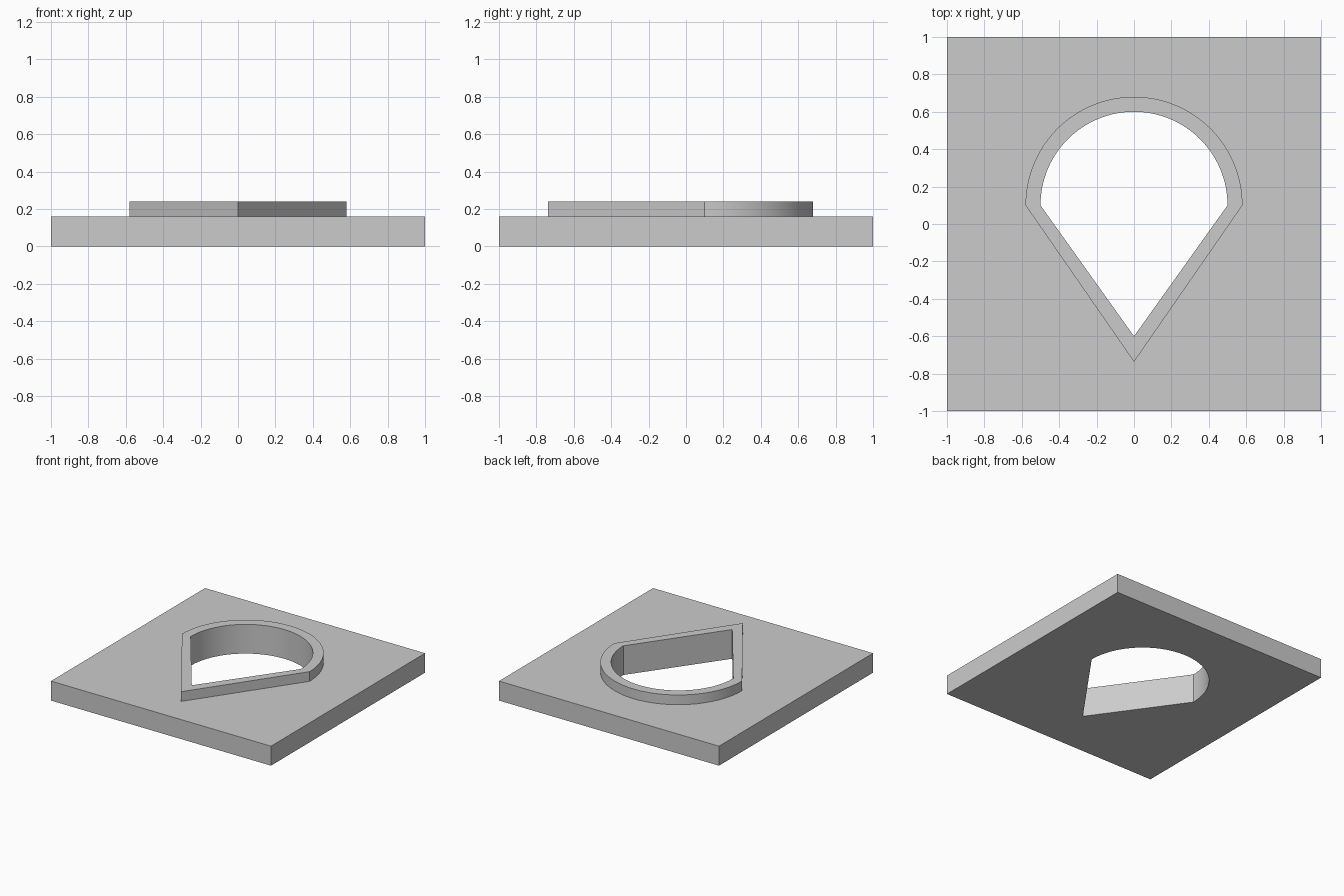
import bpy, bmesh, math

if "Cube" in bpy.data.objects:
    bpy.data.objects.remove(bpy.data.objects["Cube"])

PLATE_TOP, RIM_TOP = 0.16, 0.24
ARC_CENTRE_Y, SEGMENTS = 0.1, 64


def teardrop(radius, tip_y):
    """Half circle closed by two straight sides meeting at a tip."""
    pts = [(radius * math.cos(math.pi * i / SEGMENTS),
            ARC_CENTRE_Y + radius * math.sin(math.pi * i / SEGMENTS))
           for i in range(SEGMENTS + 1)]
    return pts + [(0, tip_y)]


square = [(1, 1), (-1, 1), (-1, -1), (1, -1)]
hole = teardrop(0.50, -0.60)
rim = teardrop(0.58, -0.737)

bm = bmesh.new()


def ring(points, z):
    verts = [bm.verts.new((x, y, z)) for x, y in points]
    edges = [bm.edges.new((v, verts[(i + 1) % len(verts)])) for i, v in enumerate(verts)]
    return verts, edges


def wall(a, b):
    n = len(a[0])
    for i in range(n):
        j = (i + 1) % n
        bm.faces.new((a[0][i], a[0][j], b[0][j], b[0][i]))


def sheet(a, b):
    bmesh.ops.triangle_fill(bm, use_beauty=True, edges=a[1] + b[1])


square_low, square_high = ring(square, 0), ring(square, PLATE_TOP)
hole_low, hole_high = ring(hole, 0), ring(hole, RIM_TOP)
rim_low, rim_high = ring(rim, PLATE_TOP), ring(rim, RIM_TOP)

# Underside and top of the plate, both pierced
sheet(square_low, hole_low)
sheet(square_high, rim_low)
# Plate sides, rim outside, rim top, opening walls
wall(square_low, square_high)
wall(rim_low, rim_high)
wall(rim_high, hole_high)
wall(hole_high, hole_low)
bmesh.ops.recalc_face_normals(bm, faces=bm.faces)

mesh = bpy.data.meshes.new("plate_with_rimmed_opening")
bm.to_mesh(mesh)
bm.free()
plate = bpy.data.objects.new("plate_with_rimmed_opening", mesh)
bpy.context.collection.objects.link(plate)

grey = bpy.data.materials.new("light grey")
grey.diffuse_color = (0.6, 0.6, 0.6, 1)
grey.use_nodes = True
grey.node_tree.nodes["Principled BSDF"].inputs["Base Color"].default_value = grey.diffuse_color
mesh.materials.append(grey)

# Smooth arc, crisp corners
bpy.context.view_layer.objects.active = plate
plate.select_set(True)
bpy.ops.object.shade_smooth_by_angle(angle=math.radians(25))
